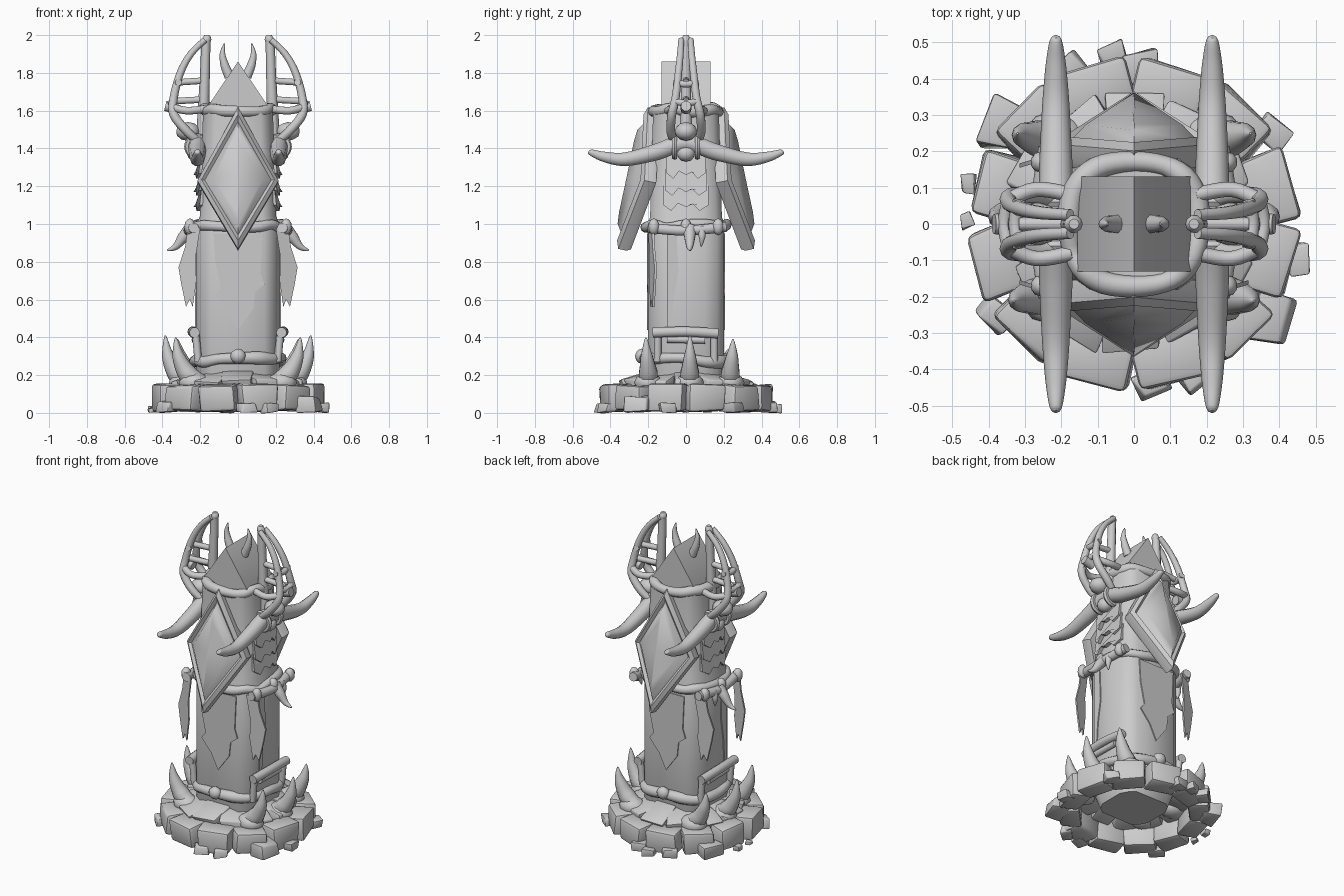
import bpy, bmesh, math, random
from mathutils import Vector, Matrix

random.seed(4)
if "Cube" in bpy.data.objects:
    bpy.data.objects.remove(bpy.data.objects["Cube"])

stone_grey = bpy.data.materials.new("plain_grey")
stone_grey.use_nodes = True
COLOUR = (0.6, 0.6, 0.6, 1)
stone_grey.diffuse_color = COLOUR
stone_grey.node_tree.nodes["Principled BSDF"].inputs["Base Color"].default_value = COLOUR
parts = []


def finish(name, bm):
    bmesh.ops.recalc_face_normals(bm, faces=bm.faces)
    me = bpy.data.meshes.new(name)
    bm.to_mesh(me)
    bm.free()
    me.materials.append(stone_grey)
    ob = bpy.data.objects.new(name, me)
    bpy.context.collection.objects.link(ob)
    parts.append(ob)
    return ob


def loft(name, rings, closed=False):
    """Skin a list of equal-length point rings."""
    bm = bmesh.new()
    vs = [[bm.verts.new(p) for p in r] for r in rings]
    n = len(vs[0])
    pairs = list(zip(vs, vs[1:])) + ([(vs[-1], vs[0])] if closed else [])
    for a, b in pairs:
        for i in range(n):
            j = (i + 1) % n
            bm.faces.new((a[i], a[j], b[j], b[i]))
    if not closed:
        bm.faces.new(vs[0])
        bm.faces.new(vs[-1])
    return finish(name, bm)


def tube(name, pts, radii, closed=False, ref=(0, 0, 1), sides=10, steps=5):
    """Smooth tapering tube through a few points."""
    P = [Vector(p) for p in pts]
    n = len(P)
    R = radii if isinstance(radii, (list, tuple)) else [radii] * n
    at = (lambda i: i % n) if closed else (lambda i: min(max(i, 0), n - 1))
    path, rad = [], []
    for i in range(n if closed else n - 1):
        a, b, c, d = (P[at(i + k)] for k in (-1, 0, 1, 2))
        for s in range(steps):
            t = s / steps
            path.append(0.5 * (2 * b + (c - a) * t + (2 * a - 5 * b + 4 * c - d) * t * t
                               + (3 * b - a - 3 * c + d) * t ** 3))
            rad.append(R[i] * (1 - t) + R[at(i + 1)] * t)
    if not closed:
        path.append(P[-1])
        rad.append(R[-1])
    m, rings = len(path), []
    for i, (p, r) in enumerate(zip(path, rad)):
        q = path[(i + 1) % m] if closed else path[min(i + 1, m - 1)]
        o = path[i - 1] if closed else path[max(i - 1, 0)]
        t = (q - o).normalized()
        u = t.cross(Vector(ref)).normalized()
        v = u.cross(t)
        rings.append([p + r * (math.cos(k * math.tau / sides) * u + math.sin(k * math.tau / sides) * v)
                      for k in range(sides)])
    return loft(name, rings, closed)


def stone(name, loc, size, rot, jitter=0.15, pitch=0.0):
    """Rough bevelled block."""
    bm = bmesh.new()
    bmesh.ops.create_cube(bm, size=1)
    for v in bm.verts:
        v.co += Vector([random.uniform(-jitter, jitter) for _ in range(3)])
        v.co = Vector(a * b for a, b in zip(v.co, size))
    bmesh.ops.bevel(bm, geom=bm.edges[:], offset=min(size) * 0.14, segments=2,
                    affect='EDGES', profile=0.5)
    bm.transform(Matrix.Translation(loc) @ Matrix.Rotation(rot, 4, 'Z') @ Matrix.Rotation(pitch, 4, 'Y'))
    return finish(name, bm)


def ball(name, loc, size):
    bm = bmesh.new()
    bmesh.ops.create_icosphere(bm, subdivisions=2, radius=1)
    bm.transform(Matrix.Translation(loc) @ Matrix.Diagonal((*size, 1)))
    return finish(name, bm)


def plate(name, outline, place, depth):
    """Flat cut-out: outline (a, b) is mapped to space by place(a, b, height)."""
    return loft(name, [[place(a, b, h) for a, b in outline] for h in (0, depth)])


def shaft_ring(kx, ky, z):
    """Twelve-sided section: flat front and sides, double-chamfered corners."""
    quarter = [(0.14, 0.2), (0.185, 0.165), (0.22, 0.1)]
    half = quarter + [(x, -y) for x, y in reversed(quarter)]
    return [(x * kx, y * ky, z) for x, y in half + [(-x, -y) for x, y in half]]


def band(name, hx, hy, z, r, wobble=0.012):
    pts = []
    for k in range(16):
        a = math.tau * k / 16
        c, s = math.cos(a), math.sin(a)
        pts.append((hx * math.copysign(abs(c) ** 0.8, c), hy * math.copysign(abs(s) ** 0.8, s),
                    z + random.uniform(-wobble, wobble)))
    return tube(name, pts, [r * random.uniform(0.85, 1.15) for _ in pts], True, steps=3)


# Column, with a slimmer upper shaft and gabled cap
loft("column", [shaft_ring(0.8, 0.8, 0.07), shaft_ring(1, 1, 0.2), shaft_ring(1, 1, 1.0),
                shaft_ring(0.92, 0.95, 1.04), shaft_ring(0.84, 0.87, 1.6)])
loft("gabled_cap", [[(-0.155, y, 1.5), (0.155, y, 1.5), (0.155, y, 1.63), (0, y, 1.86), (-0.155, y, 1.63)]
                    for y in (-0.13, 0.13)])

# Rope bands
band("collar_band", 0.178, 0.172, 1.605, 0.03)
band("waist_band", 0.23, 0.215, 0.99, 0.028)
band("foot_band", 0.23, 0.215, 0.28, 0.032)

# Tilted diamond shields and torn sheets, front and back
for s in (-1, 1):
    rings = []
    for ku, kv, w in ((0.95, 0.97, -0.05), (1, 1, -0.03), (1, 1, 0.015), (0.9, 0.89, 0.03),
                      (0.82, 0.8, 0.012), (0.62, 0.66, 0.045), (0.02, 0.5, 0.05)):
        ring = []
        for u, v in ((0.215, 0), (0, 0.375), (-0.215, 0), (0, -0.375)):
            u, v = u * ku, v * kv
            out = w - 0.28 * abs(u)
            ring.append((u, s * (0.265 - 0.21 * v + out), 1.24 + v + 0.21 * out))
        rings.append(ring)
    loft("diamond_shield", rings)
    plate("torn_sheet", [(-0.13, 0.95), (0.13, 0.95), (0.12, 0.74), (0.14, 0.68), (0.09, 0.64), (0.08, 0.55),
                         (0, 0.44), (-0.05, 0.54), (-0.12, 0.62), (-0.09, 0.66), (-0.12, 0.8)],
          lambda a, b, h: (-s * a, s * (0.198 + h), b), 0.009)
    ball("foot_knot", (0, s * 0.235, 0.3), (0.042, 0.035, 0.04))

for s in (-1, 1):
    # Cap horns
    tube("cap_horn", [(s * 0.045, 0, 1.78), (s * 0.07, 0, 1.84), (s * 0.082, 0, 1.9), (s * 0.072, 0, 1.955)],
         [0.027, 0.023, 0.015, 0.003], ref=(0, 1, 0))

    # Long double-ended tusk
    half = [(0.515, 1.385, 0.008), (0.5, 1.378, 0.018), (0.43, 1.355, 0.029), (0.32, 1.343, 0.038),
            (0.16, 1.38, 0.046)]
    arc = half + [(0, 1.43, 0.048)] + [(-y, z, r) for y, z, r in reversed(half)]
    tube("long_tusk", [(s * 0.215, y, z) for y, z, r in arc], [r for y, z, r in arc])

    # Claw cage beside the cap
    tube("cage_post", [(s * 0.19, 0, 1.42), (s * 0.183, 0, 1.6), (s * 0.175, 0, 1.8), (s * 0.17, 0, 1.95),
                       (s * 0.165, 0, 1.98), (s * 0.165, 0, 2.0)],
         [0.035, 0.03, 0.026, 0.024, 0.024, 0.014], ref=(0, 1, 0))
    for t in (-1, 1):
        tube("cage_rib", [(s * 0.175, t * 0.025, 1.975), (s * 0.25, t * 0.03, 1.9), (s * 0.305, t * 0.04, 1.8),
                          (s * 0.34, t * 0.055, 1.67), (s * 0.34, t * 0.075, 1.58), (s * 0.27, t * 0.08, 1.49),
                          (s * 0.2, t * 0.06, 1.43)],
             [0.016, 0.018, 0.02, 0.022, 0.024, 0.024, 0.02], ref=(0, 1, 0))
        tube("cage_side_bar", [(s * 0.17, t * 0.08, 1.61), (s * 0.27, t * 0.095, 1.6), (s * 0.355, t * 0.06, 1.62)],
             0.021)
        tube("tusk_lashing", [(s * (0.215 + 0.055 * math.cos(a)), t * 0.06, 1.41 + 0.055 * math.sin(a))
                              for a in [k * math.tau / 8 for k in range(8)]], 0.015, True, (0, 1, 0), 6, 3)
    for z, x in ((1.75, 0.315), (1.65, 0.345)):
        tube("cage_rung", [(s * 0.17, 0, z + 0.01), (s * x, 0, z)], 0.018)
        tube("cage_tie", [(s * x, -0.065, z), (s * (x + 0.012), 0, z - 0.01), (s * x, 0.065, z)], 0.018)
    tube("cage_peg", [(s * 0.32, 0, 1.61), (s * 0.385, 0, 1.625)], [0.03, 0.028])
    ball("cage_skull", (s * 0.265, 0, 1.49), (0.065, 0.06, 0.05))
    ball("skull_jaw", (s * 0.225, 0, 1.375), (0.045, 0.05, 0.045))

    # Overlapping ragged hides on the side of the upper shaft
    for k, z in enumerate((1.07, 1.15, 1.24)):
        w = 0.12 - 0.008 * k
        plate("side_hide", [(-w, z + 0.14), (w, z + 0.14), (w, z + 0.03), (w * 0.6, z), (w * 0.3, z + 0.035),
                            (0, z + 0.02), (-w * 0.35, z + 0.04), (-w * 0.65, z), (-w, z + 0.03)],
              lambda a, b, h: (s * (0.195 + h + 0.13 * (z + 0.14 - b) - 0.25 * abs(a)), a, b), 0.025)
    plate("side_strip", [(-0.1, 0.97), (-0.05, 0.97), (-0.04, 0.75), (-0.065, 0.6), (-0.08, 0.38), (-0.1, 0.42)],
          lambda a, b, h: (s * (0.218 + h), a, b), 0.009)

    # Waist bar, hook horn and knots
    tube("waist_bar", [(s * 0.235, -0.2, 0.98), (s * 0.26, 0, 0.965), (s * 0.235, 0.21, 0.985)], 0.028)
    tube("hook_horn", [(s * 0.25, 0.02, 0.98), (s * 0.29, 0.02, 0.93), (s * 0.33, 0.02, 0.88), (s * 0.375, 0.02, 0.86)],
         [0.035, 0.03, 0.018, 0.003], ref=(0, 1, 0))
    tube("small_fang", [(s * 0.255, 0.08, 0.98), (s * 0.27, 0.085, 0.93), (s * 0.265, 0.08, 0.88)],
         [0.025, 0.018, 0.003], ref=(0, 1, 0))
    for y in (-0.17, 0.0, 0.17):
        ball("waist_knot", (s * 0.255, y, 0.985), (0.03, 0.03, 0.045))

    # Lower side bars
    tube("lower_bar", [(s * 0.23, -0.175, 0.425), (s * 0.24, 0, 0.43), (s * 0.23, 0.17, 0.42)], 0.028)
    tube("lower_short_bar", [(s * 0.225, -0.1, 0.39), (s * 0.225, 0.1, 0.385)], 0.02)
    for y in (-0.15, 0.15):
        tube("lower_upright", [(s * 0.21, y, 0.27), (s * 0.225, y, 0.43)], 0.02, ref=(0, 1, 0))

    # Three ground horns on each side
    for y, x, top in ((-0.2, 0.23, 0.4), (0.02, 0.285, 0.41), (0.235, 0.22, 0.39)):
        tube("ground_horn", [(s * (x - 0.02), y, 0.16), (s * (x + 0.04), y, 0.21), (s * (x + 0.085), y * 1.04, 0.3),
                             (s * (x + 0.1), y * 1.06, top)],
             [0.05, 0.052, 0.033, 0.003], ref=(0, 1, 0))
        ball("horn_socket", (s * x, y, 0.16), (0.085, 0.075, 0.055))

# Tattered cloths at three corners
for sx, sy in ((-1, -1), (1, -1), (-1, 1)):
    plate("tattered_cloth", [(0.2, 0.98), (0.265, 0.98), (0.28, 0.88), (0.315, 0.77), (0.3, 0.68), (0.275, 0.56),
                             (0.255, 0.6), (0.24, 0.56), (0.22, 0.7), (0.225, 0.82)],
          lambda a, b, h: (sx * a, sy * (0.165 + h + 0.3 * (0.28 - a)), b), 0.012)

# Ring of base stones with sloping slabs inside
for k in range(12):
    a = math.radians(15 + 30 * k)
    stone("base_stone", (0.385 * math.cos(a), 0.385 * math.sin(a), 0.08), (0.13, 0.19, 0.14), a, 0.06)
    b = a + math.radians(15)
    stone("inner_slab", (0.26 * math.cos(b), 0.26 * math.sin(b), 0.165), (0.17, 0.15, 0.06), b, 0.12, 0.3)

# Loose rubble around the base
for x, y, size in ((-0.36, 0.27, 0.13), (-0.18, 0.42, 0.09), (-0.06, 0.46, 0.07), (0.02, 0.43, 0.09),
                   (0.38, 0.25, 0.08), (0.45, -0.1, 0.08), (0.37, -0.26, 0.13), (0.17, -0.42, 0.08),
                   (0.05, -0.44, 0.08), (-0.38, -0.25, 0.09), (-0.455, 0.11, 0.05), (-0.46, 0.01, 0.04)):
    h = size * 0.6
    stone("rubble", (x, y, h * 0.58), (size * 0.8, size, h), math.atan2(y, x) + 0.3, 0.15)

# Smooth shading that keeps hard edges
bpy.ops.object.select_all(action='DESELECT')
for ob in parts:
    ob.select_set(True)
bpy.context.view_layer.objects.active = parts[0]
bpy.ops.object.shade_smooth_by_angle(angle=math.radians(40))
